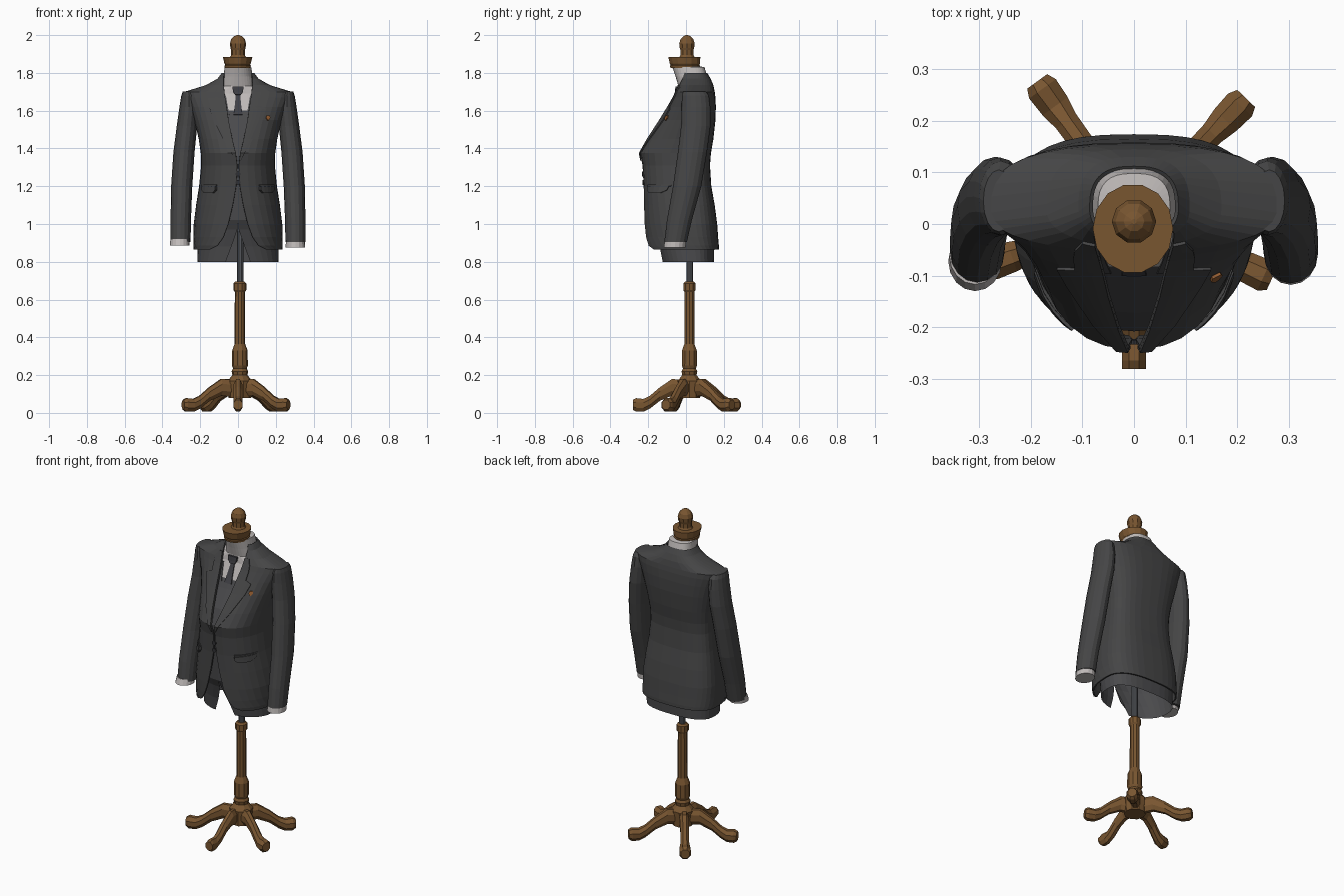
import bpy, bmesh, math
from mathutils import Vector

cube = bpy.data.objects.get("Cube")
if cube:
    bpy.data.objects.remove(cube, do_unlink=True)


def material(name, r, g, b):
    m = bpy.data.materials.new(name)
    m.use_nodes = True
    m.diffuse_color = (r, g, b, 1)
    node = m.node_tree.nodes["Principled BSDF"]
    node.inputs["Base Color"].default_value = (r, g, b, 1)
    node.inputs["Roughness"].default_value = 0.8
    return m


CLOTH = material("charcoal cloth", .06, .06, .061)
VEST = material("grey vest cloth", .068, .068, .072)
SHIRT = material("off white shirt", .52, .49, .48)
TIE = material("dark tie", .05, .05, .058)
WOOD = material("brown wood", .19, .092, .03)
METAL = material("grey metal", .085, .09, .1)
BUTTON = material("dark button", .03, .03, .033)
PIN = material("amber pin", .3, .11, .03)


def loft(name, rings, mat, closed=True, thick=0):
    """Skin a list of equally long rings; rings run counterclockwise."""
    bm = bmesh.new()
    rows = [[bm.verts.new(p) for p in ring] for ring in rings]
    n = len(rows[0])
    for a, b in zip(rows, rows[1:]):
        for j in range(n if closed else n - 1):
            k = (j + 1) % n
            bm.faces.new((a[j], a[k], b[k], b[j]))
    if closed:
        bm.faces.new(rows[0][::-1])
        bm.faces.new(rows[-1])
    bmesh.ops.remove_doubles(bm, verts=bm.verts, dist=.0002)
    mesh = bpy.data.meshes.new(name)
    bm.to_mesh(mesh)
    bm.free()
    ob = bpy.data.objects.new(name, mesh)
    bpy.context.collection.objects.link(ob)
    mesh.materials.append(mat)
    if thick:
        mod = ob.modifiers.new("thickness", 'SOLIDIFY')
        mod.thickness = thick
        mod.offset = -1
    return ob


def ellipse(x, y, z, rx, ry, n=12):
    return [(x + rx * math.cos(math.tau * i / n), y + ry * math.sin(math.tau * i / n), z)
            for i in range(n)]


MID = .03              # depth at which the torso is widest
FRONT, BACK = 2.3, 2.7  # roundness of the chest and of the back


def torso_ring(z, hw, front, back, gap, n=32):
    """Garment outline, open at the front by the half width gap."""
    t0 = math.asin(min(gap / hw, 1) ** (FRONT / 2))
    ring = []
    for i in range(n + 1):
        t = t0 + (math.tau - 2 * t0) * i / n
        s, c = math.sin(t), math.cos(t)
        e = 2 / (FRONT if c > 0 else BACK)
        depth = MID - front if c > 0 else back - MID
        ring.append((math.copysign(abs(s) ** e, s) * hw,
                     MID - math.copysign(abs(c) ** e, c) * depth, z))
    return ring


def row_at(table, z):
    for a, b in zip(table, table[1:]):
        if a[0] <= z <= b[0]:
            f = (z - a[0]) / (b[0] - a[0])
            return [p + (q - p) * f for p, q in zip(a, b)]
    return table[-1]


def front_y(table, x, z):
    _, hw, front, _, _ = row_at(table, z)
    return MID - (MID - front) * max(0, 1 - abs(x / hw) ** FRONT) ** (1 / FRONT)


def patch(name, table, rows, lift, mat, side=1, thick=.006):
    """Cloth piece lying on the front of a garment; rows are (z, x0, x1)."""
    rings = []
    for z, x0, x1 in rows:
        xs = [x0 + (x1 - x0) * i / 4 for i in range(5)]
        ring = [(side * x, front_y(table, x, z) - lift, z) for x in xs]
        rings.append(ring if side > 0 else ring[::-1])
    return loft(name, rings, mat, closed=False, thick=thick)


# Jacket: height, half width, front, back, half gap
jacket = [
    (.865, .235, -.212, .174, .15), (.885, .236, -.217, .174, .11),
    (.93, .236, -.22, .17, .078), (1.0, .235, -.222, .165, .052),
    (1.1, .222, -.223, .152, .028), (1.2, .206, -.224, .134, .01),
    (1.31, .195, -.23, .127, .004), (1.375, .197, -.243, .132, .012),
    (1.45, .208, -.202, .145, .03), (1.55, .232, -.138, .156, .05),
    (1.62, .255, -.095, .158, .06), (1.67, .276, -.066, .156, .068),
    (1.70, .284, -.052, .152, .072), (1.735, .17, -.042, .145, .076),
    (1.77, .108, -.035, .13, .078), (1.80, .086, -.03, .112, .072)]
loft("jacket", [torso_ring(*r) for r in jacket], CLOTH, closed=False, thick=.008)

# Vest and shirt over the body form
body = [
    (.80, .216, -.128, .148, .065), (.88, .216, -.14, .15, .035),
    (.97, .21, -.165, .146, .004), (1.02, .208, -.19, .143, 0),
    (1.2, .188, -.2, .115, 0), (1.36, .18, -.208, .112, 0),
    (1.45, .19, -.172, .125, 0), (1.55, .208, -.11, .138, 0),
    (1.60, .22, -.084, .14, 0), (1.69, .2, -.043, .13, 0),
    (1.73, .086, -.04, .122, 0), (1.78, .078, -.055, .112, 0),
    (1.83, .07, -.072, .098, 0), (1.835, .05, -.05, .07, 0)]
ob = loft("vest_and_shirt", [torso_ring(*r) for r in body], VEST, closed=False)
ob.data.materials.append(SHIRT)
for f in ob.data.polygons:
    f.material_index = int(f.center.z > 1.6)

# Vest neckline and tie
patch("tie_blade", body, [(1.58, -.024, .024), (1.62, -.018, .018), (1.69, -.011, .011)], .007, TIE)
patch("tie_knot", body, [(1.685, -.014, .014), (1.7, -.026, .026), (1.728, -.03, .03)],
      .016, TIE, thick=.014)

for side, word in ((1, "left"), (-1, "right")):
    # Vest edge climbing beside the shirt
    patch(word + "_vest_edge", body, [(1.58, .045, .1), (1.62, .054, .1), (1.68, .064, .1)],
          .004, VEST, side)

    # Lapel with a notch
    edge = [(1.335, .014), (1.375, .035), (1.45, .08), (1.55, .13), (1.61, .15),
            (1.625, .115), (1.67, .118), (1.70, .115), (1.735, .1)]
    patch(word + "_lapel", jacket, [(z, row_at(jacket, z)[4], x) for z, x in edge],
          .007, CLOTH, side)
    # Hip pocket flap and its welt
    patch(word + "_pocket_flap", jacket, [(1.165, .135, .182), (1.18, .122, .194), (1.2, .12, .194)],
          .018, CLOTH, side, .016)
    patch(word + "_pocket_welt", jacket, [(1.2, .115, .195), (1.208, .115, .195)], .01, CLOTH, side)

    # Sleeve and shirt cuff: x, y, height, radii
    sleeve = [(.304, -.055, .905, .053, .06), (.303, -.035, 1.02, .054, .066),
              (.298, .006, 1.2, .056, .075), (.286, .034, 1.38, .056, .077),
              (.27, .052, 1.52, .054, .078), (.26, .053, 1.62, .05, .076),
              (.258, .05, 1.68, .042, .072), (.262, .045, 1.702, .03, .06)]
    loft(word + "_sleeve", [ellipse(side * x, *r, n=16) for x, *r in sleeve], CLOTH)
    rise = 0 if side > 0 else .012
    cuff = [(.304, -.06 - rise, .875 + rise, .052, .058), (.304, -.055 - rise / 2, .92, .05, .056)]
    loft(word + "_cuff", [ellipse(side * (x + rise / 3), *r, n=16) for x, *r in cuff], SHIRT)

# Front buttons
for z in (1.22, 1.265):
    bpy.ops.mesh.primitive_cylinder_add(vertices=10, radius=.013, depth=.008,
                                        location=(0, front_y(jacket, 0, z) - .002, z),
                                        rotation=(math.pi / 2, 0, 0))
    bpy.context.object.name = "button"
    bpy.context.object.data.materials.append(BUTTON)

# Chest pin
patch("chest_pin", jacket, [(1.55, .158, .164), (1.562, .15, .172), (1.575, .153, .169)], .01, PIN)

# Wooden neck cap and finial
cap = [(1.825, .068, .08), (1.838, .07, .082), (1.842, .066, .078), (1.85, .07, .082), (1.885, .078, .087)]
loft("neck_cap", [ellipse(-.002, -.004 - (z - 1.825) * .08, z, rx, ry, 14) for z, rx, ry in cap], WOOD)
finial = [(1.88, .044), (1.895, .036), (1.92, .036), (1.932, .04), (1.955, .043),
          (1.978, .036), (1.994, .02), (2.0, .005)]
loft("finial", [ellipse(0, .005, z, r, r, 10) for z, r in finial], WOOD)

# Central pole and turned post
loft("metal_pole", [ellipse(.012, .02, z, .018, .018, 10) for z in (.66, 1.05)], METAL)
post = [(.08, .06), (.17, .065), (.19, .048), (.2, .04), (.22, .044), (.235, .036),
        (.25, .042), (.33, .041), (.365, .028), (.64, .027), (.65, .034), (.685, .034), (.695, .024)]
loft("wooden_post", [ellipse(.01, .018, z, r, r, 10) for z, r in post], WOOD)

# Five splayed feet: reach, height, half width, half height
leg = [(.03, .13, .027, .046), (.095, .135, .026, .044), (.16, .1, .023, .036),
       (.215, .056, .024, .034), (.25, .04, .03, .034), (.29, .042, .032, .036), (.307, .043, .024, .026)]
for degrees, scale in ((-90, .975), (-25, .96), (46, 1.02), (126, 1.04), (199, 1)):
    a = math.radians(degrees)
    out, across = Vector((math.cos(a), math.sin(a), 0)), Vector((-math.sin(a), math.cos(a), 0))
    rings = []
    for reach, z, w, h in leg:
        if degrees == -90:
            w = min(w, .023)  # the front foot is slim
        ring = []
        for k in range(8):
            t = math.tau * (k + .5) / 8
            ring.append(Vector((0, .018, z + h * math.sin(t) * 1.08)) + out * reach * scale
                        + across * w * math.cos(t) * 1.08)
        rings.append(ring)
    loft("foot_leg", rings, WOOD)
